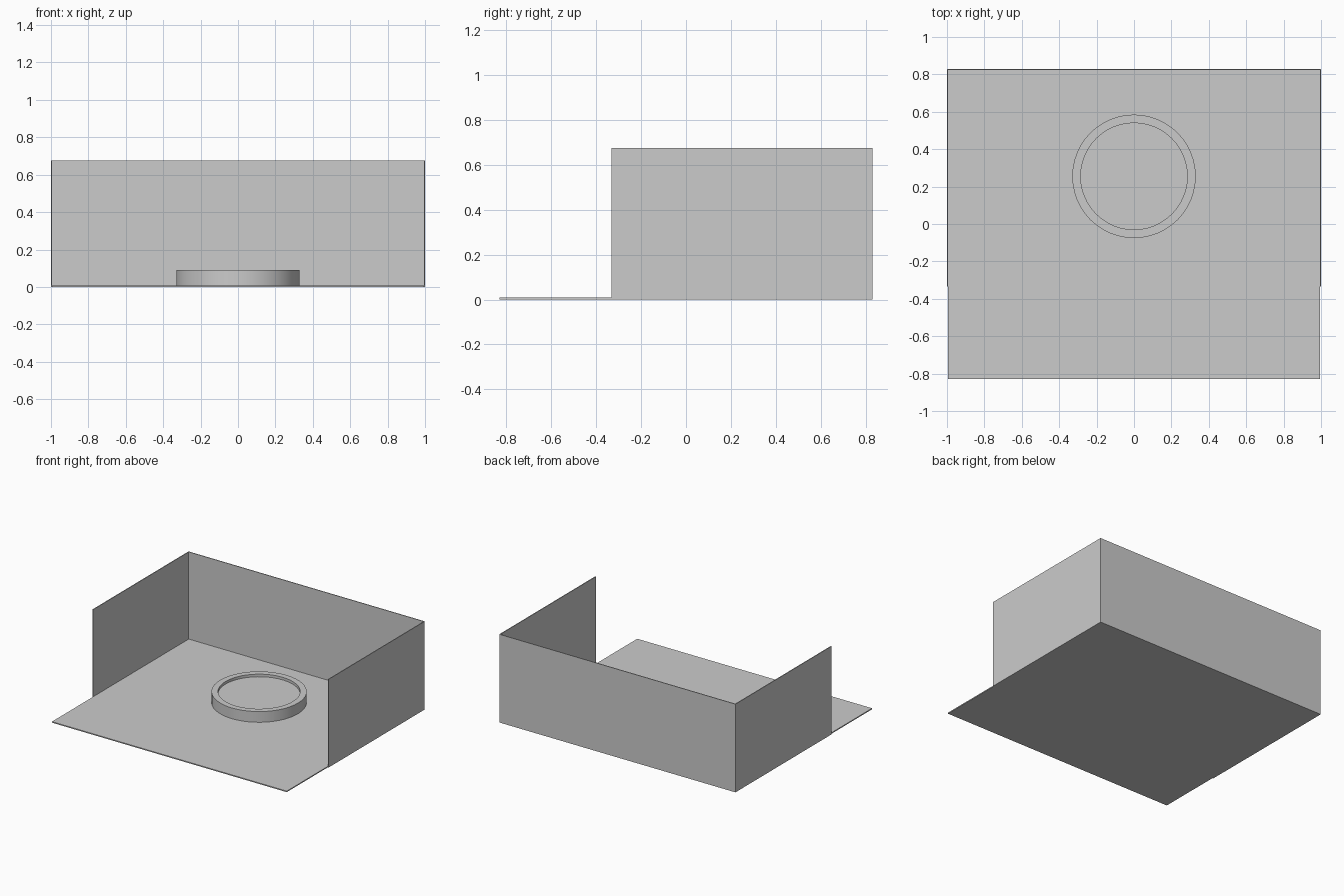
import bpy, bmesh, math

if "Cube" in bpy.data.objects:
    bpy.data.objects.remove(bpy.data.objects["Cube"])


def box(name, lo, hi):
    """Axis-aligned box between two corners."""
    bm = bmesh.new()
    bmesh.ops.create_cube(bm, size=1)
    for v in bm.verts:
        v.co = [(a + b) / 2 + c * (b - a) for a, b, c in zip(lo, hi, v.co)]
    return finish(name, bm)


def finish(name, bm):
    bmesh.ops.recalc_face_normals(bm, faces=bm.faces)
    mesh = bpy.data.meshes.new(name)
    bm.to_mesh(mesh)
    bm.free()
    obj = bpy.data.objects.new(name, mesh)
    bpy.context.collection.objects.link(obj)
    return obj


W, T, H = 1.0, 0.006, 0.675           # half width, wall thickness, wall height
FRONT, BACK, WALL_FRONT = -0.83, 0.83, -0.333

# Floor slab and three thin walls
box("floor", (-W + T, FRONT, 0), (W - T, BACK - T, 0.008))
box("back_wall", (-W + T, BACK - T, 0), (W - T, BACK, H))
box("left_wall", (-W, WALL_FRONT, 0), (-W + T, BACK, H))
box("right_wall", (W - T, WALL_FRONT, 0), (W, BACK, H))

# Round platform: raised disc with a shallow recess inside its rim
SEGMENTS = 48
profile = [(0.33, 0.008), (0.33, 0.09), (0.285, 0.09), (0.285, 0.07)]
bm = bmesh.new()
rings = []
for r, z in profile:
    angles = [2 * math.pi * i / SEGMENTS for i in range(SEGMENTS)]
    rings.append([bm.verts.new((r * math.cos(a), r * math.sin(a), z)) for a in angles])
for lower, upper in zip(rings, rings[1:]):
    for i in range(SEGMENTS):
        j = (i + 1) % SEGMENTS
        bm.faces.new((lower[i], lower[j], upper[j], upper[i]))
bm.faces.new(rings[-1])
bm.faces.new(rings[0][::-1])
platform = finish("round_platform", bm)
platform.location = (0, 0.255, 0)

# Smooth curved sides, crisp rims
bpy.context.view_layer.objects.active = platform
platform.select_set(True)
bpy.ops.object.shade_smooth_by_angle(angle=math.radians(30))
